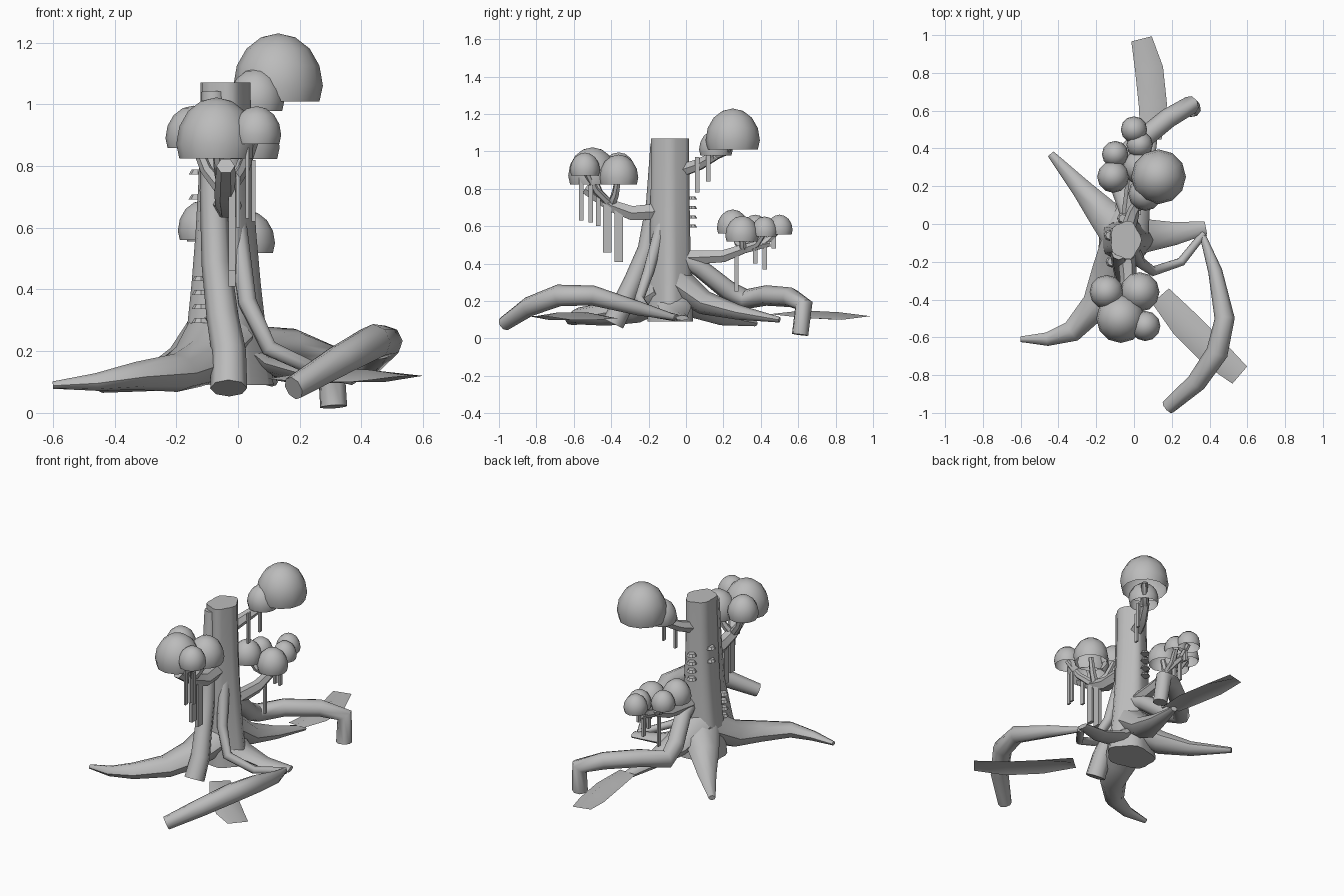
import bpy, bmesh
from math import cos, sin, pi, tau, radians
from mathutils import Vector, Matrix

if "Cube" in bpy.data.objects:
    bpy.data.objects.remove(bpy.data.objects["Cube"])

grey = bpy.data.materials.new("stone_grey")
grey.use_nodes = True
grey.diffuse_color = (.5, .5, .5, 1)
grey.node_tree.nodes["Principled BSDF"].inputs["Base Color"].default_value = grey.diffuse_color


def finish(bm, name, angle=50):
    mesh = bpy.data.meshes.new(name)
    bm.to_mesh(mesh)
    bm.free()
    mesh.materials.append(grey)
    part = bpy.data.objects.new(name, mesh)
    bpy.context.collection.objects.link(part)
    bpy.ops.object.select_all(action='DESELECT')
    bpy.context.view_layer.objects.active = part
    part.select_set(True)
    bpy.ops.object.shade_smooth_by_angle(angle=radians(angle))


def bridge(bm, rings):
    """Join neighbouring closed rings with quads and cap both ends."""
    for lower, upper in zip(rings, rings[1:]):
        for k in range(len(lower)):
            bm.faces.new((lower[k - 1], lower[k], upper[k], upper[k - 1]))
    bm.faces.new(rings[0])
    bm.faces.new(rings[-1])
    bmesh.ops.recalc_face_normals(bm, faces=bm.faces)


def tangents(points):
    last = len(points) - 1
    return [(points[min(i + 1, last)] - points[max(i - 1, 0)]).normalized()
            for i in range(last + 1)]


def limb(name, path, start, end, bulge=0, flat=1, sides=8):
    """Tapered tube along a path; flat scales its upright thickness."""
    points = [Vector(p) for p in path]
    bm = bmesh.new()
    rings = []
    side = Vector((1, 0, 0))
    first = tangents(points)[0].cross(Vector((0, 0, 1)))
    if first.length > .2:
        side = first
    for i, (point, along) in enumerate(zip(points, tangents(points))):
        side = (side - along * side.dot(along)).normalized()
        up = side.cross(along) * flat
        t = i / (len(points) - 1)
        radius = start + (end - start) * t + bulge * sin(pi * t)
        angles = [tau * k / sides for k in range(sides)]
        rings.append([bm.verts.new(point + (side * cos(a) + up * sin(a)) * radius)
                      for a in angles])
    bridge(bm, rings)
    finish(bm, name)


def dome(name, centre, radius):
    """Open-bottomed foliage cap that curls in slightly at the rim."""
    rise = radius * 1.17
    bm = bmesh.new()
    bmesh.ops.create_uvsphere(bm, u_segments=12, v_segments=8, radius=1)
    below = [v for v in bm.verts if v.co.z < -.5]
    bmesh.ops.delete(bm, geom=below, context='VERTS')
    for v in bm.verts:
        v.co.z = max(v.co.z, -.3)
    bm.transform(Matrix.Translation(centre) @ Matrix.Diagonal((radius, radius, rise, 1)))
    finish(bm, name, 40)


def leaf(name, path, half_width):
    """Ribbon with drooping edges, a little narrower and flat at its ends."""
    points = [Vector(p) for p in path]
    bm = bmesh.new()
    rows = []
    for point, along in zip(points, tangents(points)):
        at_end = point in (points[0], points[-1])
        across = along.cross(Vector((0, 0, 1))) * half_width * (.75 if at_end else 1)
        droop = Vector((0, 0, 0 if at_end else -.04))
        rows.append([bm.verts.new(p) for p in (point + across + droop, point,
                                               point - across + droop)])
    for near, far in zip(rows, rows[1:]):
        for k in range(2):
            bm.faces.new((near[k], near[k + 1], far[k + 1], far[k]))
    finish(bm, name)


def vine(name, x, y, low, high):
    """Hanging strip; the long ones are wider."""
    width = .045 if high - low > .25 else .024
    bm = bmesh.new()
    bmesh.ops.create_cube(bm, size=1)
    bm.transform(Matrix.Translation((x, y, (low + high) / 2))
                 @ Matrix.Diagonal((width / 2, width, high - low, 1)))
    finish(bm, name)


def shelf(name, x, y, z):
    bm = bmesh.new()
    bmesh.ops.create_cone(bm, cap_ends=True, segments=8, radius1=.03, radius2=.02, depth=.016)
    bm.transform(Matrix.Translation((x, y, z)))
    finish(bm, name, 30)


# Trunk with five soft ridges, flaring toward the ground
trunk = bmesh.new()
trunk_rings = []
for step in range(7):
    t = step / 6
    flare = (1 - t) ** 2
    ring = []
    for k in range(20):
        a = tau * k / 20
        ridge = 1 + .07 * cos(a * 5)
        ring.append(trunk.verts.new((-.045 + (.08 + .07 * flare) * ridge * cos(a),
                                     -.085 + (.1 + .02 * flare) * ridge * sin(a),
                                     .09 + .98 * t)))
    trunk_rings.append(ring)
bridge(trunk, trunk_rings)
finish(trunk, "trunk")

# Tapered ground roots
limb("front_right_root", [(-.06, -.12, .25), (-.13, -.27, .16), (-.2, -.43, .13),
                          (-.33, -.57, .12), (-.46, -.61, .1), (-.6, -.61, .09)],
     start=.12, end=.015, flat=.8)
limb("back_right_root", [(-.06, -.05, .27), (-.16, .05, .17), (-.28, .19, .11),
                         (-.44, .37, .08)],
     start=.12, end=.02, flat=.75)
limb("back_root", [(-.04, -.05, .3), (0, .1, .19), (.05, .28, .14), (.11, .5, .1)],
     start=.12, end=.02, flat=.75)
limb("left_root", [(-.03, -.07, .25), (.08, -.06, .16), (.22, -.05, .12), (.38, -.02, .11)],
     start=.11, end=.035, flat=.4)

# Round free-running roots
limb("front_strand_root", [(-.08, -.15, 1.04), (-.08, -.17, .72), (-.07, -.21, .48),
                           (-.05, -.28, .31), (-.03, -.33, .2), (-.03, -.39, .08)],
     start=.04, end=.06)
limb("thin_side_root", [(-.01, -.12, .65), (.03, -.2, .36), (.1, -.25, .21), (.25, -.2, .14),
                        (.37, -.05, .11)],
     start=.035, end=.02)
limb("long_arching_root", [(.36, -.05, .11), (.43, -.25, .16), (.48, -.5, .23),
                           (.44, -.68, .23), (.33, -.84, .17), (.18, -.97, .08)],
     start=.015, end=.04, bulge=.03)
limb("back_arching_root", [(-.02, -.04, .44), (-.03, .07, .38), (-.08, .22, .26),
                           (-.09, .32, .21), (.02, .43, .23), (.18, .56, .22),
                           (.3, .63, .18), (.31, .61, .02)],
     start=.045, end=.045, bulge=.01)

# Fallen leaves
leaf("front_leaf", [(.14, -.38, .11), (.27, -.53, .14), (.42, -.68, .14), (.56, -.8, .12)],
     half_width=.08)
leaf("back_leaf", [(.09, .45, .13), (.1, .63, .15), (.08, .82, .14), (.04, .98, .12)],
     half_width=.075)

# Branches growing from the trunk
limb("front_branch", [(-.04, -.14, .68), (-.03, -.29, .67), (-.04, -.4, .71), (-.04, -.54, .8)],
     start=.05, end=.03, sides=6)
limb("top_branch", [(-.04, -.05, .89), (0, .07, .93), (.05, .16, .98), (.12, .24, 1.07)],
     start=.04, end=.02, sides=6)
limb("back_branch", [(-.03, -.02, .43), (-.01, .2, .44), (0, .31, .48), (0, .45, .51)],
     start=.045, end=.02, sides=6)

# Foliage clusters: each dome stands on a thin stem from the cluster's fork
clusters = {
    "front": ((-.04, -.4, .71), [((-.07, -.5, .87), .13), ((.03, -.36, .86), .105),
                                 ((-.145, -.36, .89), .09), ((.06, -.54, .9), .08)]),
    "top": ((.05, .16, .98), [((.13, .25, 1.06), .145), ((.06, .16, 1.01), .09)]),
    "back": ((0, .31, .48), [((-.11, .25, .59), .085), ((.03, .3, .55), .09),
                             ((-.1, .37, .58), .07), ((0, .5, .58), .07),
                             ((.03, .42, .57), .07)]),
}
for place, (fork, caps) in clusters.items():
    for number, (centre, radius) in enumerate(caps, 1):
        dome(f"{place}_foliage_dome_{number}", centre, radius)
        elbow = Vector(fork).lerp(Vector(centre), .6) - Vector((0, 0, .03))
        limb(f"{place}_foliage_stem_{number}", [fork, elbow, centre],
             start=.025, end=.015, sides=6)

# Hanging vines
vines = [(.03, -.56, .63, .86), (.05, -.51, .62, .82), (0, -.47, .6, .78),
         (-.02, -.42, .46, .74), (-.02, -.36, .41, .69), (.03, .06, .78, .97),
         (.07, .12, .84, 1), (0, .27, .25, .46), (0, .37, .4, .55),
         (0, .42, .37, .55), (0, .47, .48, .6)]
for number, placing in enumerate(vines, 1):
    vine(f"hanging_vine_{number}", *placing)

# Shelf fungi stepping up the front, back and right of the trunk
for number in range(4):
    shelf(f"front_shelf_fungus_{number + 1}", -.12, -.2, .3 + .045 * number)
    shelf(f"back_shelf_fungus_{number + 1}", -.06, .03, .6 + .05 * number)
for number in range(2):
    shelf(f"right_shelf_fungus_{number + 1}", -.13, -.06, .7 + .08 * number)
